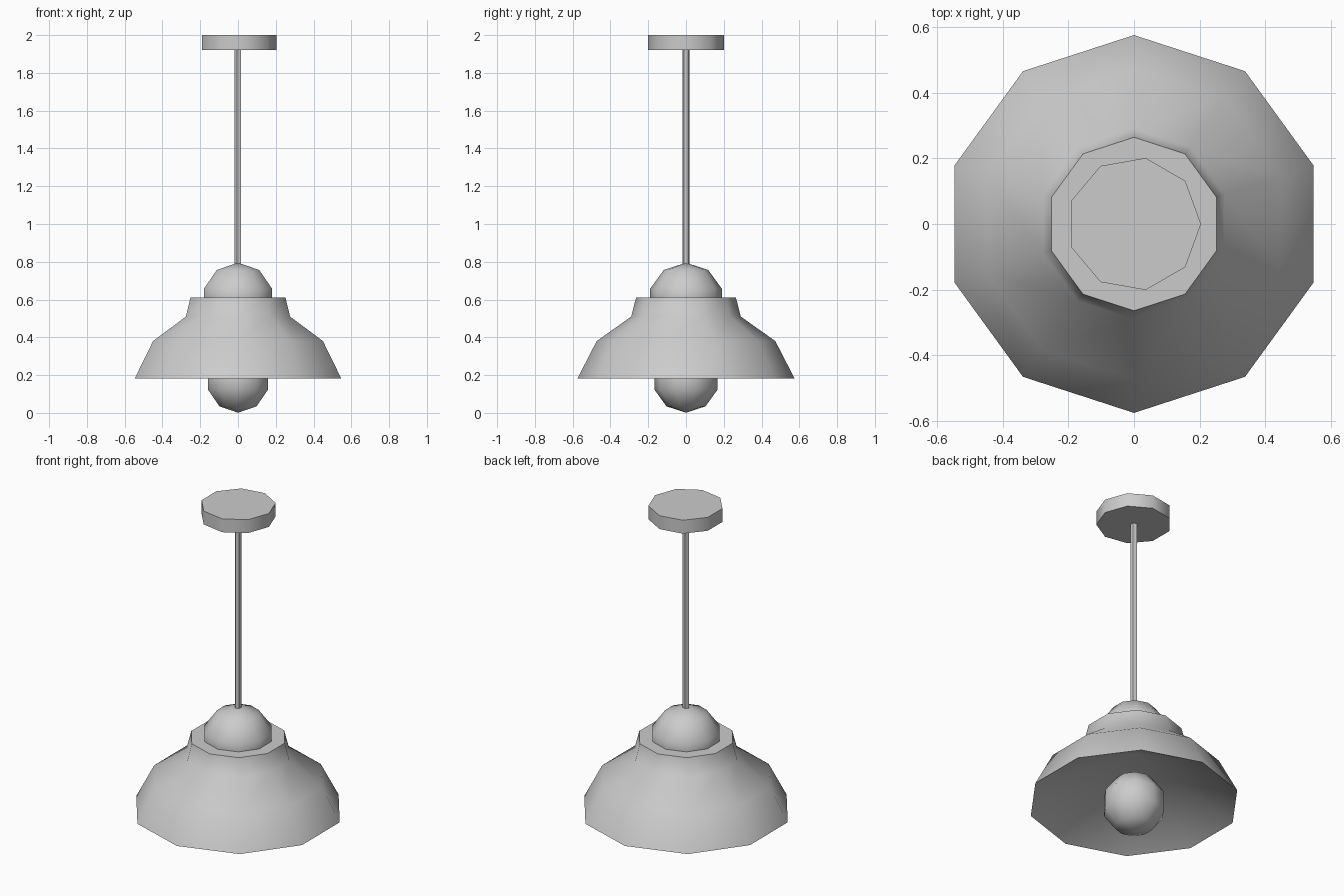
import bpy, bmesh
from math import sin, cos, pi, radians

if "Cube" in bpy.data.objects:
    bpy.data.objects.remove(bpy.data.objects["Cube"])


def lathe(name, profile, sides, phase=0.0, cap_first=False, cap_last=False):
    """Revolve (radius, z) points, listed bottom to top, around the z axis."""
    bm = bmesh.new()
    rings = []
    for r, z in profile:
        if r < 1e-5:
            rings.append([bm.verts.new((0, 0, z))])
        else:
            rings.append([bm.verts.new((r * cos(phase + 2 * pi * i / sides),
                                        r * sin(phase + 2 * pi * i / sides), z))
                          for i in range(sides)])
    for a, b in zip(rings, rings[1:]):
        for i in range(sides):
            j = (i + 1) % sides
            if len(a) == 1:
                bm.faces.new((a[0], b[j], b[i]))
            elif len(b) == 1:
                bm.faces.new((a[i], a[j], b[0]))
            else:
                bm.faces.new((a[i], a[j], b[j], b[i]))
    if cap_first:
        bm.faces.new(rings[0][::-1])
    if cap_last:
        bm.faces.new(rings[-1])
    mesh = bpy.data.meshes.new(name)
    bm.to_mesh(mesh)
    bm.free()
    obj = bpy.data.objects.new(name, mesh)
    bpy.context.collection.objects.link(obj)
    bpy.ops.object.select_all(action='DESELECT')
    obj.select_set(True)
    bpy.context.view_layer.objects.active = obj
    bpy.ops.object.shade_smooth_by_angle(angle=radians(65))
    return obj


def ball(radius, center):
    """Five-band sphere profile from bottom pole to top pole."""
    return [(radius * sin(pi * k / 5), center - radius * cos(pi * k / 5))
            for k in range(6)]


# Ceiling plate
lathe("ceiling_plate", [(0.204, 1.92), (0.204, 2.0)], 9, 0, True, True)

# Thin five-sided hanging rod
lathe("hanging_rod", [(0.0185, 0.77), (0.0185, 1.93)], 5, pi, True, True)

# Domed socket cover resting on the shade
dome = [(0.19, 0.612)] + ball(0.2, 0.595)[3:]
lathe("socket_dome", dome, 10, pi / 2)

# Shade with a flat top and a hollow conical underside
lathe("lamp_shade", [(0, 0.49), (0.575, 0.182), (0.473, 0.38), (0.29, 0.51),
                     (0.264, 0.612)], 10, pi / 2, False, True)

# Light bulb
lathe("light_bulb", ball(0.175, 0.176), 10, pi / 2)
